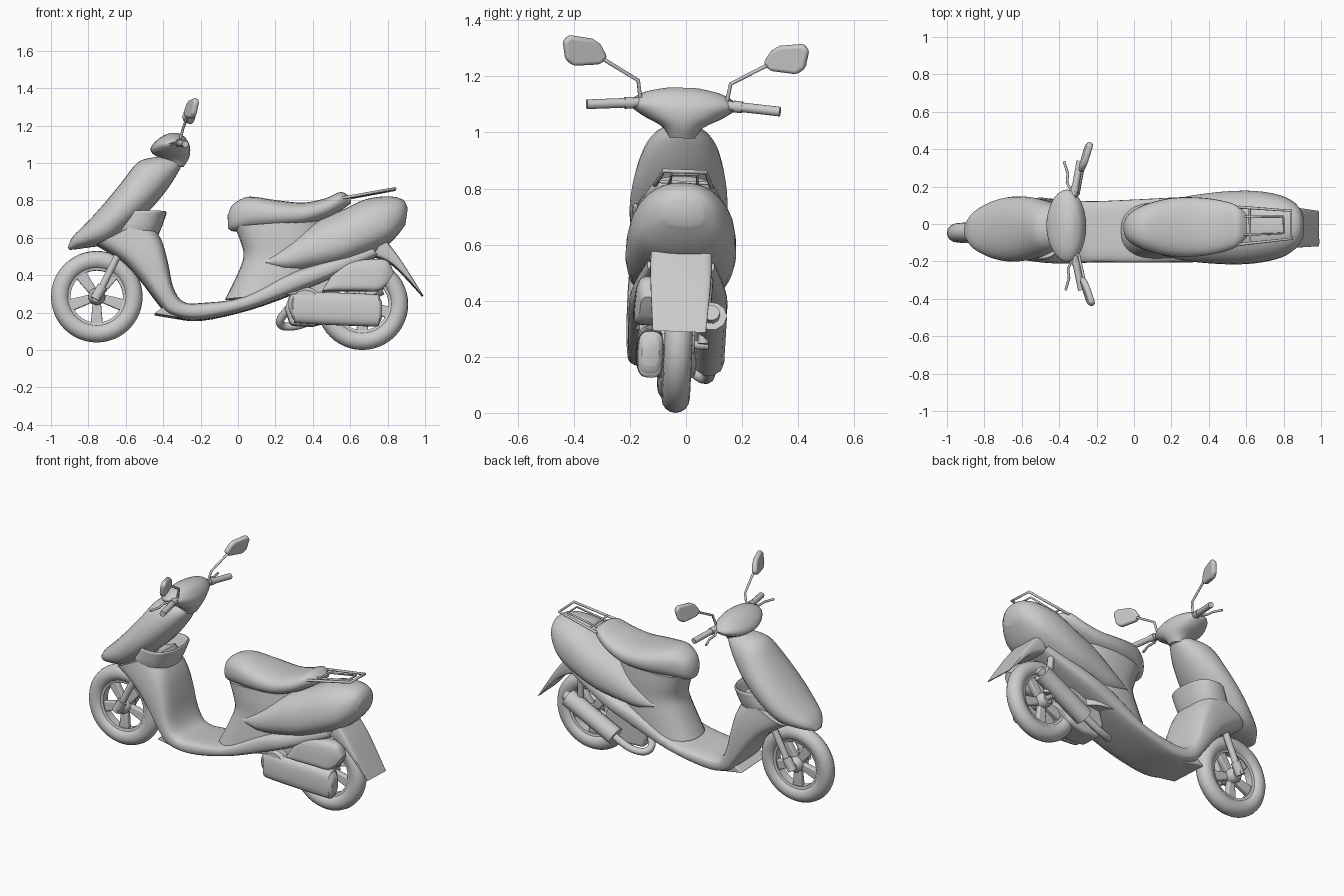
import bpy
import bmesh
import math
from mathutils import Matrix, Vector

old = bpy.data.objects.get("Cube")
if old:
    bpy.data.objects.remove(old)

grey = bpy.data.materials.new("plain_grey")
grey.use_nodes = True
tone = (0.6, 0.6, 0.6, 1)
grey.diffuse_color = tone
grey.node_tree.nodes["Principled BSDF"].inputs["Base Color"].default_value = tone
parts = []


def register(name, data):
    obj = bpy.data.objects.new(name, data)
    bpy.context.collection.objects.link(obj)
    data.materials.append(grey)
    parts.append(obj)
    return obj


def from_bmesh(name, bm):
    bmesh.ops.recalc_face_normals(bm, faces=bm.faces)
    mesh = bpy.data.meshes.new(name)
    bm.to_mesh(mesh)
    bm.free()
    return register(name, mesh)


def spline(rows, steps):
    """Catmull-Rom interpolation of a list of stations."""
    rows = [Vector(r) for r in rows]
    out = []
    for i in range(len(rows) - 1):
        p, q = rows[i], rows[i + 1]
        before, after = rows[max(i - 1, 0)], rows[min(i + 2, len(rows) - 1)]
        for k in range(steps):
            t = k / steps
            m, n = (q - before) / 2, (after - p) / 2
            out.append(p + m * t + (3 * (q - p) - 2 * m - n) * t ** 2
                       + (2 * (p - q) + m + n) * t ** 3)
    return out + [rows[-1]]


def loft(name, stations, power=2, skew=0, steps=4, sides=28):
    """Skin superellipses; a station is outer x, z, inner x, z and half width.
    A positive skew narrows the outer side of each section."""
    bm = bmesh.new()
    rings = []
    for ax, az, bx, bz, w in spline(stations, steps):
        ring = []
        for k in range(sides):
            t = math.tau * k / sides
            c, s = math.cos(t), math.sin(t)
            u = math.copysign(abs(c) ** (2 / power), c) / 2
            v = math.copysign(abs(s) ** (2 / power), s) * (1 - skew * c)
            ring.append(bm.verts.new(((ax + bx) / 2 + u * (ax - bx), w * v,
                                      (az + bz) / 2 + u * (az - bz))))
        rings.append(ring)
    for r, q in zip(rings, rings[1:]):
        for k in range(sides):
            j = (k + 1) % sides
            bm.faces.new((r[k], r[j], q[j], q[k]))
    bm.faces.new(rings[0])
    bm.faces.new(rings[-1])
    return from_bmesh(name, bm)


def tube(name, points, radius, smooth=False):
    curve = bpy.data.curves.new(name, "CURVE")
    curve.dimensions = "3D"
    curve.bevel_depth = radius
    curve.bevel_resolution = 3
    curve.use_fill_caps = True
    path = spline(points, 6) if smooth else points
    line = curve.splines.new("POLY")
    line.points.add(len(path) - 1)
    for pt, co in zip(line.points, path):
        pt.co = (*co, 1)
    return register(name, curve)


def prism(name, outline, low, high, bevel=0, axis="y"):
    """Extrude an outline of (x, z) along y, or of (y, z) along x."""
    bm = bmesh.new()
    place = (lambda a, b, d: (a, d, b)) if axis == "y" else (lambda a, b, d: (d, a, b))
    face = bm.faces.new([bm.verts.new(place(a, b, low)) for a, b in outline])
    ext = bmesh.ops.extrude_face_region(bm, geom=[face])
    move = Vector(place(0, 0, high - low))
    bmesh.ops.translate(bm, vec=move, verts=[v for v in ext["geom"] if isinstance(v, bmesh.types.BMVert)])
    obj = from_bmesh(name, bm)
    if bevel:
        mod = obj.modifiers.new("rounding", "BEVEL")
        mod.width, mod.segments = bevel, 4
    return obj


def lathe(name, x, z, profile, closed=False, seg=48):
    """Spin a profile of (radius, y) about a sideways axle."""
    bm = bmesh.new()
    verts = [bm.verts.new((x + r, y, z)) for r, y in profile]
    edges = [bm.edges.new(p) for p in zip(verts, verts[1:])]
    if closed:
        edges.append(bm.edges.new((verts[-1], verts[0])))
    bmesh.ops.spin(bm, geom=verts + edges, cent=(x, 0, z), axis=(0, 1, 0),
                   angle=math.tau, steps=seg, use_duplicate=False)
    bmesh.ops.remove_doubles(bm, verts=bm.verts, dist=0.0005)
    return from_bmesh(name, bm)


def wheel(label, x, z):
    circle = [math.tau * k / 16 for k in range(16)]
    lathe(label + "_tyre", x, z, [(0.195 + 0.05 * math.cos(t), 0.05 * math.sin(t)) for t in circle], True)
    lathe(label + "_rim", x, z, [(0.14, -0.025), (0.16, -0.03), (0.16, 0.03), (0.14, 0.025)], True)
    lathe(label + "_hub", x, z, [(0, -0.06), (0.03, -0.06), (0.045, -0.04), (0.045, 0.04), (0.03, 0.06), (0, 0.06)])
    for k in range(5):
        spoke = prism(label + "_spoke", [(-0.022, 0.03), (0.022, 0.03), (0.032, 0.145), (-0.032, 0.145)], -0.018, 0.018, 0.008)
        spoke.matrix_world = Matrix.Translation((x, 0, z)) @ Matrix.Rotation(math.tau * (k + 0.5) / 5, 4, "Y")


wheel("front_wheel", -0.755, 0.285)
wheel("rear_wheel", 0.665, 0.245)

# Body shells
loft("front_fairing", [
    (-.91, .55, -.9, .535, .03), (-.88, .61, -.82, .545, .1), (-.8, .69, -.69, .57, .155),
    (-.71, .79, -.58, .65, .174), (-.62, .9, -.46, .76, .164), (-.55, .99, -.37, .87, .134),
    (-.5, 1.02, -.32, .95, .1), (-.42, 1.035, -.3, .99, .06)], 2.2)
loft("leg_shield_and_floor", [
    (-.76, .56, -.48, .7, .15), (-.63, .48, -.41, .59, .165), (-.53, .38, -.375, .47, .172),
    (-.43, .25, -.345, .33, .172), (-.36, .18, -.29, .255, .168), (-.2, .157, -.19, .25, .164),
    (.065, .215, .02, .28, .17), (.33, .31, .25, .4, .175), (.5, .38, .42, .46, .17),
    (.75, .5, .7, .56, .12)], 3.5)
prism("floor_lip", [(-.45, .19), (-.38, .24), (-.3, .2), (-.3, .165)], -.13, .13, .008)
loft("glove_pocket", [
    (-.66, .58, -.44, .58, .13), (-.65, .65, -.41, .65, .155), (-.62, .71, -.387, .715, .165),
    (-.61, .735, -.382, .735, .166), (-.6, .735, -.395, .735, .154), (-.6, .67, -.42, .67, .13)], 2.5)
loft("seat_pedestal", [
    (-.07, .27, .4, .3, .155), (-.01, .39, .42, .4, .148), (.03, .5, .45, .5, .14),
    (.01, .59, .45, .59, .14), (-.02, .66, .45, .69, .135)], 2.5)
loft("tail_cover", [
    (.12, .475, .13, .455, .13), (.25, .575, .25, .41, .165), (.4, .68, .4, .42, .186),
    (.55, .745, .55, .45, .195), (.68, .805, .68, .5, .188), (.8, .822, .79, .555, .162),
    (.88, .805, .85, .61, .12), (.908, .76, .895, .67, .07)], 2.4, .14)
loft("seat", [
    (-.055, .72, -.052, .65, .03), (-.025, .78, -.025, .635, .075), (.06, .82, .06, .638, .122),
    (.2, .802, .2, .645, .156), (.35, .788, .35, .66, .157), (.47, .812, .47, .7, .138),
    (.55, .845, .55, .745, .11), (.605, .815, .605, .785, .06)], 2.4)
loft("rear_mudguard", [
    (.78, .6, .72, .5, .11), (.87, .48, .83, .45, .108), (.99, .29, .983, .29, .095)], 6)

# Luggage rack
tube("rack_outer", [(.56, -.1, .81), (.84, -.075, .861), (.84, .075, .861), (.56, .1, .81)], .008)
tube("rack_inner", [(.56, -.05, .81), (.8, -.045, .852), (.8, .045, .852), (.56, .05, .81)], .006)
tube("rack_crossbar", [(.62, -.095, .822), (.62, .095, .822)], .006)

# Steering
loft("handlebar_cowl", [
    (-.36, .98, -.29, .98, .045), (-.41, 1.02, -.265, 1.02, .075), (-.465, 1.06, -.255, 1.06, .15),
    (-.455, 1.1, -.26, 1.1, .194), (-.41, 1.14, -.285, 1.14, .14), (-.365, 1.16, -.32, 1.16, .05)], 2.1)
tube("steering_column", [(-.66, 0, .52), (-.4, 0, 1)], .03)
head = [(.275, 1.25), (.305, 1.295), (.335, 1.313), (.425, 1.323), (.445, 1.3), (.43, 1.235), (.4, 1.213), (.3, 1.222)]
for s in (-1, 1):
    tube("front_fork", [(-.63, s * .075, .53), (-.755, s * .075, .28)], .02)
    tube("fork_foot", [(-.725, s * .075, .34), (-.765, s * .075, .27)], .028)
    tube("grip", [(-.32, s * .16, 1.102), (-.285, s * .345, 1.088)], .018)
    tube("grip_collar", [(-.316, s * .18, 1.1), (-.311, s * .21, 1.098)], .022)
    tube("brake_lever", [(-.33, s * .18, 1.1), (-.355, s * .23, 1.095), (-.35, s * .28, 1.09), (-.37, s * .345, 1.085)], .007)
    tube("mirror_stem", [(-.31, s * .155, 1.12), (-.295, s * .165, 1.18), (-.27, s * .29, 1.25)], .007)
    mirror = prism("mirror_head", [(s * (y - .355), z - 1.26) for y, z in head], -.016, .016, .013, "x")
    mirror.matrix_world = Matrix.Translation((-.257, s * .355, 1.27)) @ Matrix.Rotation(-s * .3, 4, "Z") @ Matrix.Rotation(.15, 4, "Y")
tube("front_axle", [(-.755, -.1, .28), (-.755, .1, .28)], .014)

# Engine, drive case and exhaust
prism("engine_block", [(.25, .22), (.28, .13), (.4, .125), (.5, .15), (.56, .24), (.5, .38), (.3, .36)], -.08, .07, .02)
drive_case = loft("drive_case", [
    (.285, .27, .285, .18, .03), (.3, .3, .3, .152, .044), (.34, .308, .34, .138, .048),
    (.71, .296, .71, .122, .048), (.75, .283, .75, .132, .044), (.768, .255, .768, .165, .03)], 3)
drive_case.location.y = -.097
lathe("drive_cover", .36, .24, [(0, -.135), (.075, -.135), (.092, -.12), (.092, -.05), (0, -.05)], seg=32)
air_filter = loft("air_filter", [
    (.455, .325, .45, .31, .03), (.55, .455, .5, .31, .052), (.66, .478, .65, .31, .055),
    (.79, .478, .745, .31, .052), (.832, .41, .79, .34, .035)], 4, .2)
air_filter.location.y = -.105
tube("muffler", [(.44, .115, .185), (.455, .115, .193), (.73, .115, .335), (.76, .115, .35)], .056)
tube("muffler_outlet", [(.75, .115, .345), (.785, .115, .362)], .03)
tube("exhaust_pipe", [(.47, .12, .2), (.34, .12, .14), (.25, .1, .13), (.225, .06, .16), (.27, .02, .22)], .022, smooth=True)
tube("rear_shock", [(.68, .1, .52), (.7, .09, .25)], .02)
tube("rear_axle", [(.665, -.1, .245), (.665, .11, .245)], .016)

# Smooth shading with sharp creases, then the slight lean of the parked stance
bpy.ops.object.select_all(action="DESELECT")
for obj in parts:
    if obj.type == "MESH":
        obj.select_set(True)
        bpy.context.view_layer.objects.active = obj
bpy.ops.object.shade_smooth_by_angle(angle=math.radians(40))
lean = Matrix.Translation((0, -.047, 0)) @ Matrix.Rotation(.012, 4, "Z") @ Matrix.Rotation(-.038, 4, "X")
for obj in parts:
    obj.matrix_world = lean @ obj.matrix_basis
